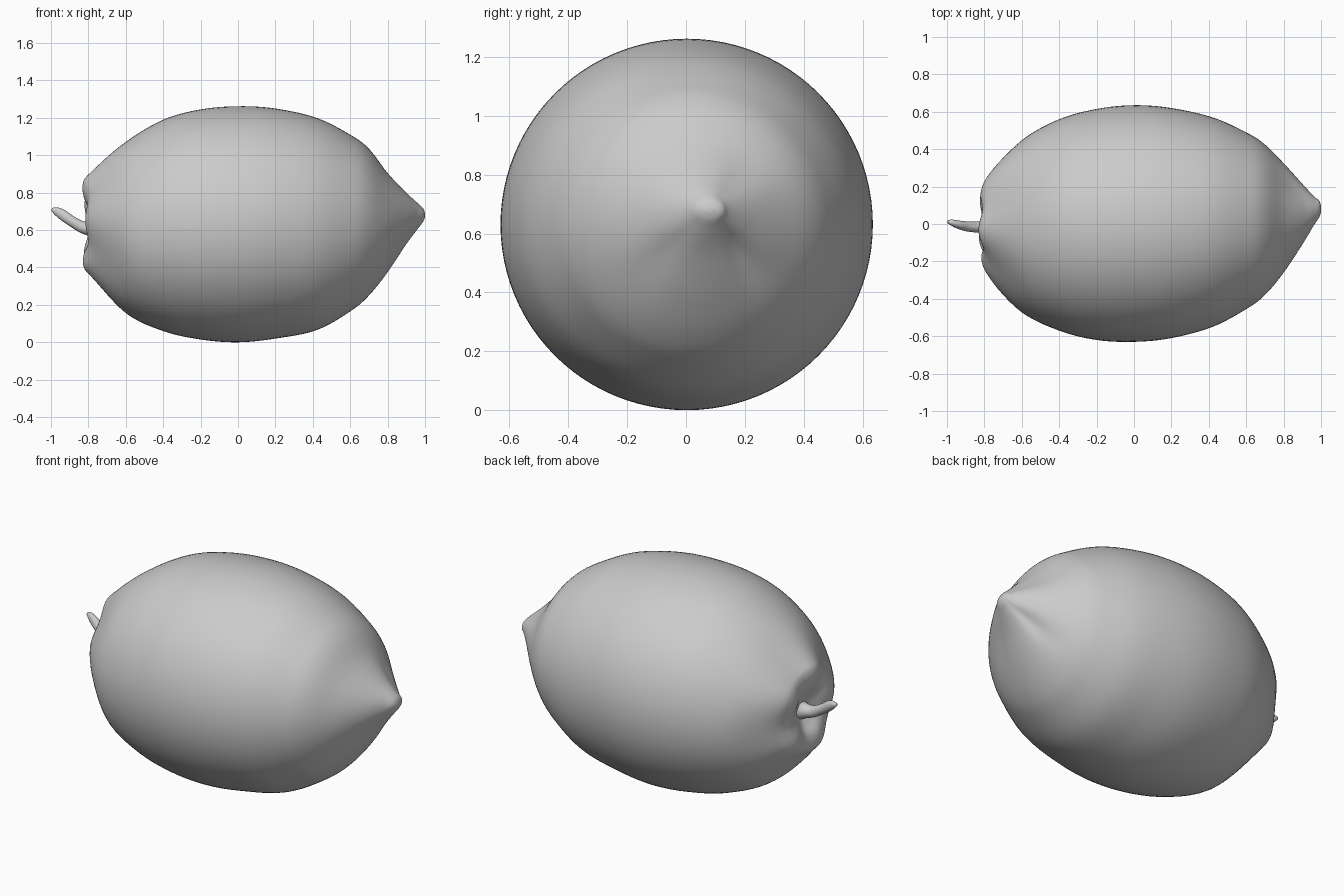
import bpy, bmesh, math
from mathutils import Vector

if "Cube" in bpy.data.objects:
    bpy.data.objects.remove(bpy.data.objects["Cube"])

SIDES, STEPS = 96, 6

# Fruit stations: x, y min, y max, z min, z max (stem hollow to tip)
STATIONS = [
    (-0.750, -0.04, 0.02, 0.57, 0.64),
    (-0.775, -0.08, 0.07, 0.53, 0.69),
    (-0.815, -0.14, 0.14, 0.47, 0.77),
    (-0.820, -0.20, 0.20, 0.40, 0.85),
    (-0.775, -0.28, 0.28, 0.34, 0.91),
    (-0.60, -0.47, 0.45, 0.155, 1.07),
    (-0.40, -0.57, 0.56, 0.06, 1.19),
    (-0.20, -0.62, 0.615, 0.015, 1.245),
    (0.00, -0.63, 0.635, 0.00, 1.262),
    (0.20, -0.61, 0.62, 0.02, 1.25),
    (0.42, -0.55, 0.57, 0.065, 1.20),
    (0.60, -0.455, 0.49, 0.165, 1.11),
    (0.70, -0.38, 0.425, 0.25, 1.035),
    (0.80, -0.26, 0.325, 0.375, 0.905),
    (0.90, -0.11, 0.215, 0.525, 0.80),
    (0.96, -0.01, 0.15, 0.605, 0.745),
    (0.99, 0.035, 0.125, 0.645, 0.715),
    (1.00, 0.065, 0.095, 0.67, 0.69),
]


def spline(a, b, c, d, t):
    return tuple(0.5 * (2 * q + (r - p) * t + (2 * p - 5 * q + 4 * r - s) * t * t
                        + (3 * q - p - 3 * r + s) * t ** 3)
                 for p, q, r, s in zip(a, b, c, d))


def smooth_stations(st):
    out, n = [], len(st)
    for i in range(n - 1):
        for k in range(STEPS):
            out.append(spline(st[max(i - 1, 0)], st[i], st[i + 1],
                              st[min(i + 2, n - 1)], k / STEPS))
    return out + [st[-1]]


def bump(v, centre, width):
    return math.exp(-((v - centre) / width) ** 2)


def fruit_point(station, a):
    x, y0, y1, z0, z1 = station
    scale = 1.0
    # lobes around the stem hollow: lower at the sides, five soft folds
    rim = bump(x, -0.83, 0.06)
    px = x + rim * (0.016 * math.cos(a) ** 2 + 0.009 * math.cos(5 * a + 0.6))
    scale -= 0.035 * bump(x, -0.76, 0.12) * math.cos(5 * a + 0.6)
    # creases running away from the tip
    for deg, depth, width in ((-45, 0.13, 0.22), (-130, 0.07, 0.3), (50, 0.06, 0.3)):
        diff = (a - math.radians(deg) + math.pi) % math.tau - math.pi
        scale -= depth * bump(diff, 0, width) * bump(x, 0.88, 0.09)
    return Vector((px, (y0 + y1) / 2 + (y1 - y0) / 2 * math.cos(a) * scale,
                   (z0 + z1) / 2 + (z1 - z0) / 2 * math.sin(a) * scale))


def loft(name, rings):
    bm = bmesh.new()
    loops = [[bm.verts.new(p) for p in ring] for ring in rings]
    n = len(loops[0])
    for a, b in zip(loops, loops[1:]):
        for i in range(n):
            j = (i + 1) % n
            bm.faces.new((a[i], a[j], b[j], b[i]))
    bm.faces.new(loops[0][::-1])
    bm.faces.new(loops[-1])
    bmesh.ops.recalc_face_normals(bm, faces=bm.faces[:])
    mesh = bpy.data.meshes.new(name)
    bm.to_mesh(mesh)
    bm.free()
    mesh.shade_smooth()
    ob = bpy.data.objects.new(name, mesh)
    bpy.context.collection.objects.link(ob)
    return ob


# Fruit body
angles = [math.tau * i / SIDES for i in range(SIDES)]
loft("fruit_body", [[fruit_point(s, a) for a in angles]
                    for s in smooth_stations(STATIONS)])

# Curved stem: x, y, z, half width (y), half thickness
STEM = [
    (-0.73, -0.01, 0.605, 0.065, 0.065),
    (-0.775, -0.015, 0.605, 0.042, 0.042),
    (-0.83, -0.017, 0.615, 0.03, 0.032),
    (-0.89, -0.013, 0.648, 0.027, 0.028),
    (-0.94, -0.003, 0.683, 0.022, 0.028),
    (-0.975, 0.008, 0.703, 0.016, 0.02),
    (-0.995, 0.012, 0.709, 0.009, 0.009),
]
path = smooth_stations(STEM)
rings = []
for i, (x, y, z, w, h) in enumerate(path):
    p, q = path[max(i - 1, 0)], path[min(i + 1, len(path) - 1)]
    d = (Vector(q[:3]) - Vector(p[:3])).normalized()
    side = d.cross(Vector((0, 0, 1))).normalized()
    up = side.cross(d)
    rings.append([Vector((x, y, z)) + side * w * math.cos(math.tau * k / 20)
                  + up * h * math.sin(math.tau * k / 20) for k in range(20)])
loft("stem", rings)
